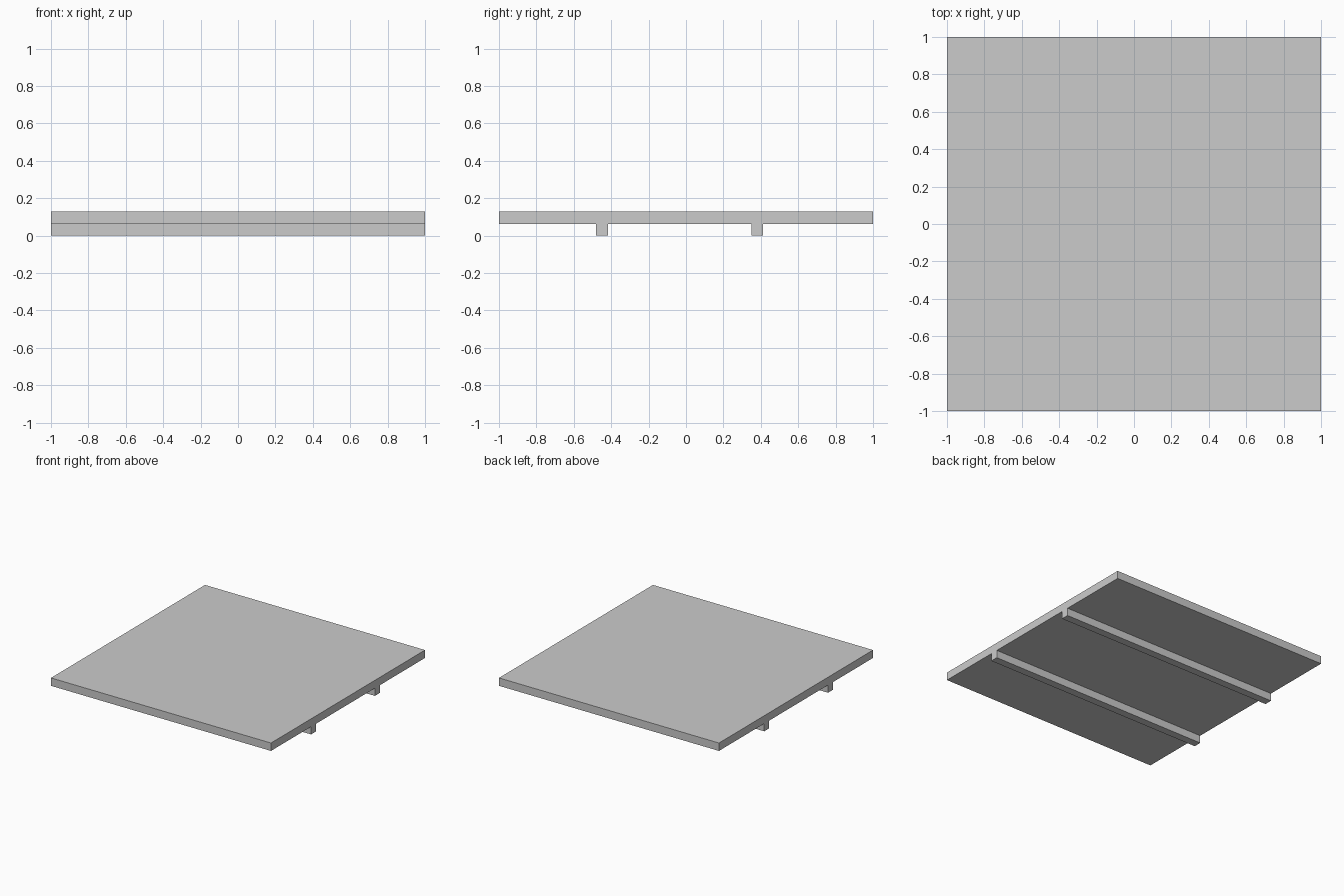
import bpy

if "Cube" in bpy.data.objects:
    bpy.data.objects.remove(bpy.data.objects["Cube"])


def box(name, x, y, z):
    """Box spanning the given (min, max) ranges."""
    spans = (x, y, z)
    bpy.ops.mesh.primitive_cube_add(size=1, location=[(a + b) / 2 for a, b in spans])
    ob = bpy.context.object
    ob.name = name
    ob.scale = [b - a for a, b in spans]
    bpy.ops.object.transform_apply(location=False, rotation=False, scale=True)
    return ob


RIB_HEIGHT = 0.063
RIB_WIDTH = 0.064
TOP = 0.128

# Square flat panel
box("panel", (-1, 1), (-1, 1), (RIB_HEIGHT, TOP))

# Two support battens running the full width underneath
for name, y in (("front_batten", -0.448), ("back_batten", 0.381)):
    box(name, (-1, 1), (y - RIB_WIDTH / 2, y + RIB_WIDTH / 2), (0, RIB_HEIGHT))
